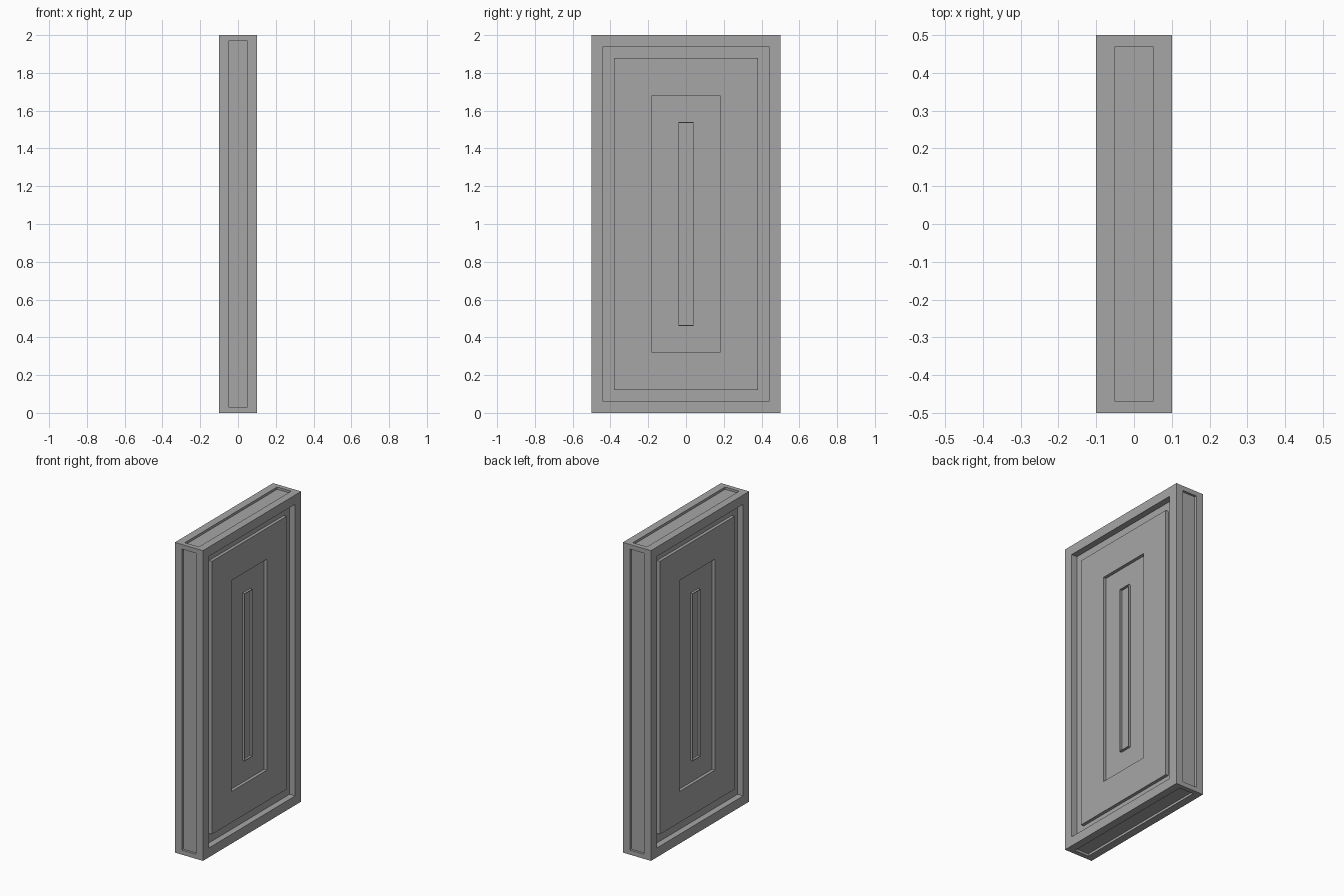
import bpy, bmesh
from math import copysign
from mathutils import Matrix

cube = bpy.data.objects.get("Cube")
if cube:
    bpy.data.objects.remove(cube, do_unlink=True)

SIZE = (0.2, 1.0, 2.0)

grey = bpy.data.materials.new("door_grey")
colour = (0.38, 0.38, 0.38, 1)
grey.diffuse_color = colour
grey.use_nodes = True
grey.node_tree.nodes["Principled BSDF"].inputs["Base Color"].default_value = colour

bm = bmesh.new()
bmesh.ops.create_cube(bm, size=1, matrix=Matrix.Diagonal((*SIZE, 1)))


def step(face, margin, depth):
    """Extrude a face, shrinking it by a margin per axis and sinking it by depth."""
    normal = face.normal.copy()
    face = bmesh.ops.extrude_discrete_faces(bm, faces=[face])["faces"][0]
    for v in face.verts:
        for i in range(3):
            if abs(normal[i]) < 0.5:
                v.co[i] -= copysign(margin[i], v.co[i])
        v.co -= normal * depth
    face.normal_update()
    return face


def even(m):
    return (m, m, m)


bm.normal_update()
for face in list(bm.faces):
    if abs(face.normal.x) > 0.5:
        # Large sides: frame, trench, raised panel, recess and thin centre rim
        for margin, depth in ((0.06, 0.04), (0.06, -0.02), (0.2, 0.02),
                              (0.14, -0.015), (0.004, 0.015)):
            face = step(face, even(margin), 0)
            face = step(face, even(0), depth)
    else:
        # Narrow edges: one shallow recess
        face = step(face, (0.05, 0.03, 0.03), 0)
        step(face, even(0), 0.015)

bmesh.ops.translate(bm, verts=bm.verts, vec=(0, 0, SIZE[2] / 2))
bmesh.ops.recalc_face_normals(bm, faces=bm.faces)
mesh = bpy.data.meshes.new("panelled_door")
bm.to_mesh(mesh)
bm.free()
mesh.materials.append(grey)
door = bpy.data.objects.new("panelled_door", mesh)
bpy.context.collection.objects.link(door)
